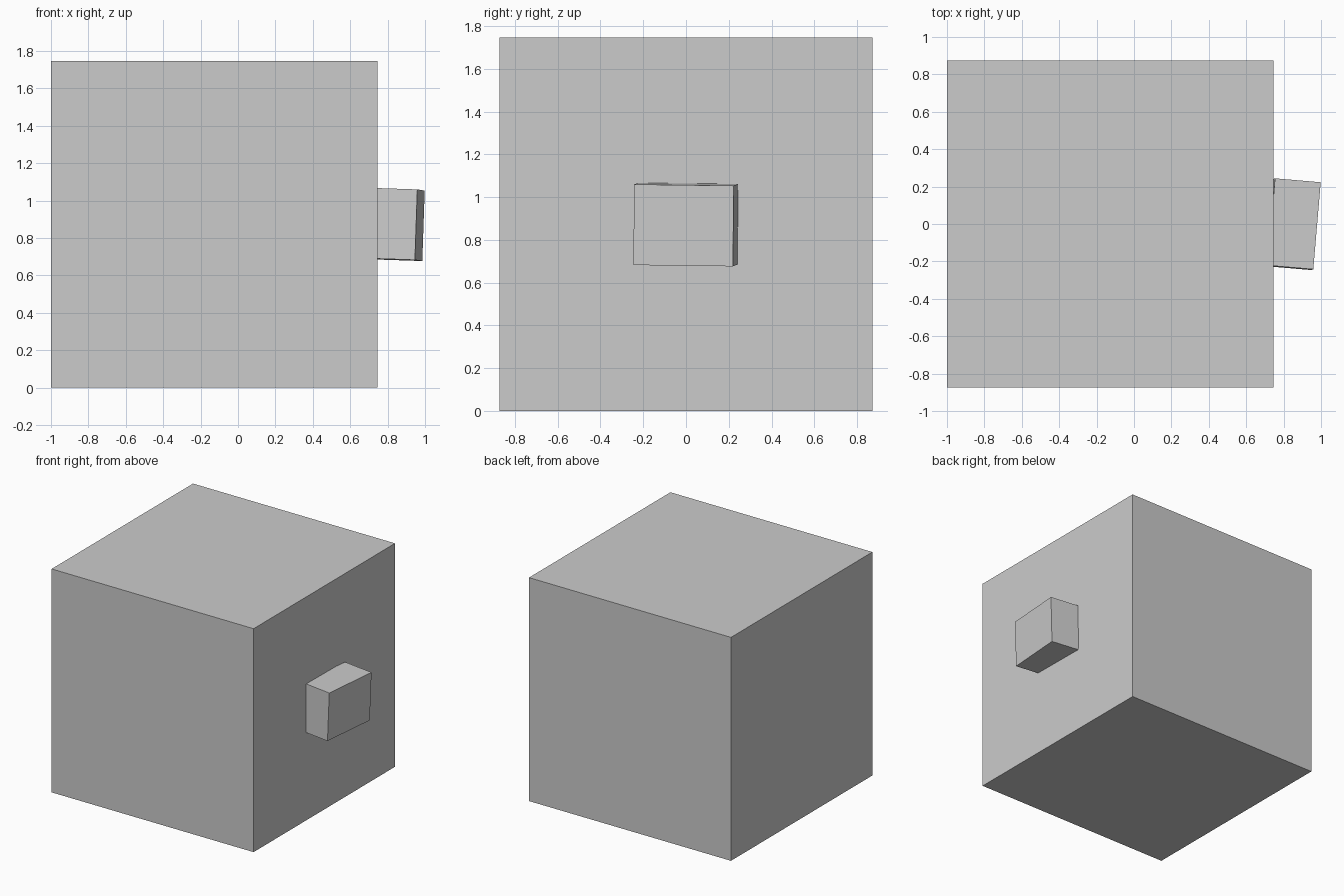
import bpy
from math import radians

if "Cube" in bpy.data.objects:
    bpy.data.objects.remove(bpy.data.objects["Cube"])


def box(name, centre, size, tilt=(0, 0, 0)):
    bpy.ops.mesh.primitive_cube_add(size=1, location=centre,
                                    rotation=[radians(a) for a in tilt])
    obj = bpy.context.object
    obj.name = name
    obj.scale = size
    return obj


# Large cube standing on the ground
box("body", (-0.127, 0, 0.873), (1.746, 1.746, 1.746))

# Small, slightly crooked block stuck on the right side
box("side_block", (0.85, -0.001, 0.872), (0.245, 0.467, 0.377), (-0.75, 1.9, -4.9))
